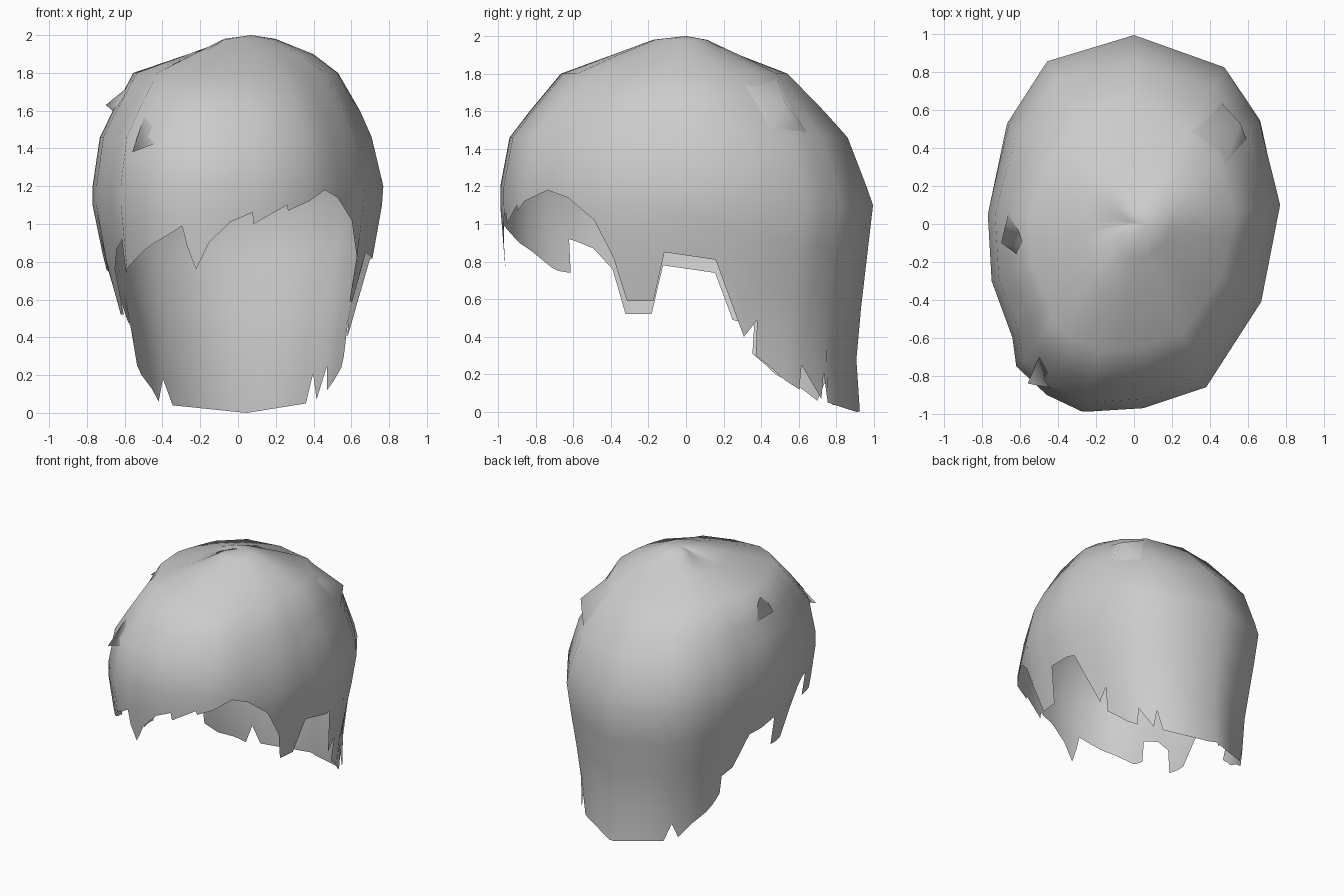
import bpy, bmesh, math
from mathutils import Vector

if "Cube" in bpy.data.objects:
    bpy.data.objects.remove(bpy.data.objects["Cube"])

hair = bpy.data.materials.new("hair grey")
hair.diffuse_color = (0.6, 0.6, 0.6, 1)
hair.use_nodes = True
hair.node_tree.nodes["Principled BSDF"].inputs["Base Color"].default_value = hair.diffuse_color

# Widest outline seen from above
PLAN = [(0, 1), (.48, .83), (.67, .55), (.77, .1), (.67, -.41), (.38, -.86), (.05, -.97),
        (-.27, -.99), (-.46, -.9), (-.62, -.75), (-.64, -.6), (-.75, -.3), (-.77, .05),
        (-.67, .53), (-.46, .86)]
# Height, then share of the outline reached on the right, left, front and back
PROFILE = [(1.98, .26, .03, .18, .09), (1.9, .52, .34, .40, .28), (1.8, .69, .72, .67, .54),
           (1.6, .84, .86, .84, .735), (1.46, .92, .95, .95, .86), (1.2, 1, 1, 1, .96),
           (1.1, .99, 1, 1, .995), (.8, .92, .92, .98, .96), (.5, .81, .8, .95, .925),
           (.3, .77, .74, .95, .905), (0, .69, .67, .95, .925)]
# Ragged hem: angle in degrees and height
HEM = [(-134, .74), (-131, .75), (-121, .86), (-112, .94), (-107, .99), (-105.5, .88),
       (-103, .76), (-99, .9), (-92.5, 1.01), (-85.5, 1.06), (-85, 1.0), (-74, 1.1),
       (-73.5, 1.07), (-58, 1.18), (-50, 1.14), (-39, 1.02), (-31.5, .82), (-28, .59),
       (-16, .59), (-9.6, .85), (12.7, .81), (28, .4), (33, .49), (33.5, .3), (46, .17),
       (52, .12), (52.5, .25), (60, .07), (61.5, .21), (64.5, .05), (87, 0), (114, .04),
       (118, .18), (121, .06), (127, .13), (137, .2), (147, .31),
       (147.5, .46), (157, .49), (167, .74), (190, .78), (196.5, .52), (208, .52),
       (211, .76), (217.5, .87), (225.3, .92), (226, .74)]


def lerp_table(table, t):
    for a, b in zip(table, table[1:]):
        if a[0] <= t <= b[0]:
            k = (t - a[0]) / (b[0] - a[0])
            return [p + (q - p) * k for p, q in zip(a[1:], b[1:])]
    return table[0][1:] if t < table[0][0] else table[-1][1:]


corners = sorted((math.degrees(math.atan2(y, x)) % 360, x, y) for x, y in PLAN)
first, last = corners[0], corners[-1]
ring = [(last[0] - 360,) + last[1:]] + corners + [(first[0] + 360,) + first[1:]]
profile = PROFILE[::-1]


def outline(deg):
    """Distance from the centre to the straight-sided outline."""
    deg %= 360
    c, s = math.cos(math.radians(deg)), math.sin(math.radians(deg))
    for (a, ax, ay), (b, bx, by) in zip(ring, ring[1:]):
        if a <= deg <= b:
            return (ax * by - ay * bx) / (c * (by - ay) - s * (bx - ax))


def on_shell(deg, z, out=1.0):
    """Point of the hair surface at an angle and height."""
    right, left, front, back = lerp_table(profile, z)
    c, s = math.cos(math.radians(deg)), math.sin(math.radians(deg))
    share = c * c * (right if c > 0 else left) + s * s * (back if s > 0 else front)
    r = outline(deg) * share * out
    return Vector((r * c, r * s, z))


def soft_normal(deg, z):
    """Surface direction averaged over the neighbourhood, for soft shading."""
    around = on_shell(deg + 14, z) - on_shell(deg - 14, z)
    up = on_shell(deg, min(z + .17, 1.98)) - on_shell(deg, max(z - .17, 0))
    return around.cross(up).normalized()


def make_object(name, bm):
    mesh = bpy.data.meshes.new(name)
    bm.to_mesh(mesh)
    bm.free()
    mesh.materials.append(hair)
    for p in mesh.polygons:
        p.use_smooth = True
    ob = bpy.data.objects.new(name, mesh)
    bpy.context.collection.objects.link(ob)
    return ob


# Hair shell: columns from the crown to every hem point and outline corner
columns = HEM[:-1]
for deg, x, y in corners:
    a = deg if deg < 226 else deg - 360
    if min(abs(a - h[0]) for h in HEM) > .4:
        columns.append((a, lerp_table(HEM, a)[0]))
columns.sort()

bm = bmesh.new()
crown = bm.verts.new((.07, 0, 2))
normals = [Vector((0, 0, 1))]
grid = []
for deg, hem in columns:
    belt = 1.1 if hem < 1 else 1.2 - (1.2 - hem) * .5
    heights = [1.98, 1.9, 1.8, 1.6, 1.46, 1.2]
    heights += [belt + (hem - belt) * k / 4 for k in range(5)]
    grid.append([bm.verts.new(on_shell(deg, z)) for z in heights])
    normals += [soft_normal(deg, z) for z in heights]
for i, col in enumerate(grid):
    nxt = grid[(i + 1) % len(grid)]
    bm.faces.new((crown, col[0], nxt[0]))
    for j in range(len(col) - 1):
        bm.faces.new((col[j], col[j + 1], nxt[j + 1], nxt[j]))
shell = make_object("hair_shell", bm)
shell.data.normals_split_custom_set_from_vertices(normals)


# Loose locks: wedges rooted in the shell with a free tip
def lock(name, roots, tip):
    bm = bmesh.new()
    base = [bm.verts.new(on_shell(d, z, .99)) for d, z in roots]
    end = bm.verts.new(tip)
    for i, v in enumerate(base):
        bm.faces.new((v, base[(i + 1) % len(base)], end))
    bmesh.ops.recalc_face_normals(bm, faces=bm.faces)
    make_object(name, bm)


lock("side_lock", [(166, 1.85), (192, 1.83), (195, 1.66), (168, 1.58)], (-.7, -.1, 1.63))
lock("fringe_lock", [(232, 1.73), (243, 1.6), (247, 1.45), (236, 1.4)], (-.56, -.84, 1.38))
lock("back_lock", [(62, 1.8), (32, 1.75), (36, 1.48), (55, 1.48)], (.56, .53, 1.64))
